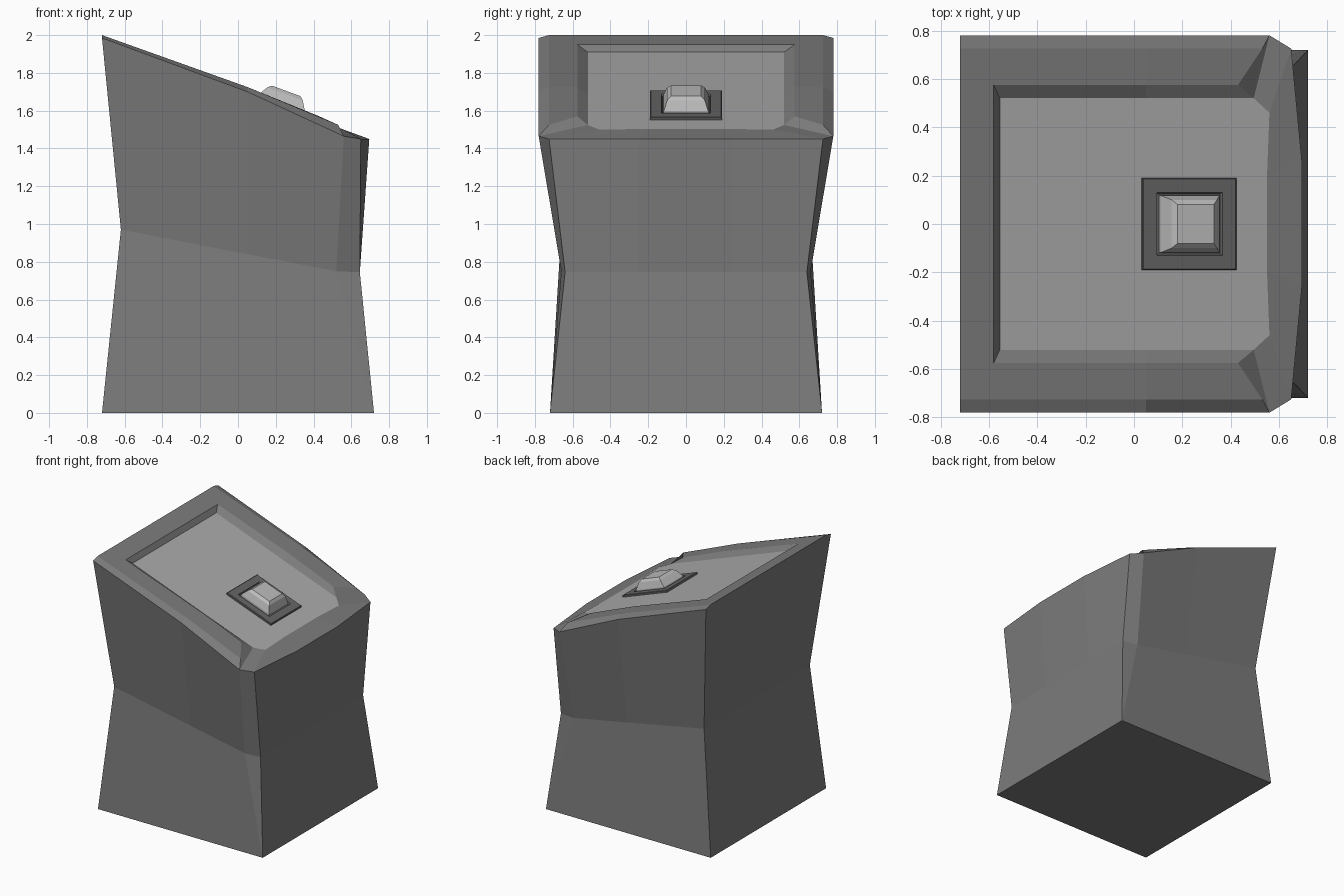
import bpy, bmesh, math
from mathutils import Matrix

if "Cube" in bpy.data.objects:
    bpy.data.objects.remove(bpy.data.objects["Cube"])


def grey(name, v):
    m = bpy.data.materials.new(name)
    m.diffuse_color = (v, v, v, 1)
    m.use_nodes = True
    m.node_tree.nodes["Principled BSDF"].inputs["Base Color"].default_value = m.diffuse_color
    return m


def finish(bm, name, mats):
    bmesh.ops.recalc_face_normals(bm, faces=bm.faces[:])
    me = bpy.data.meshes.new(name)
    bm.to_mesh(me)
    bm.free()
    for m in mats:
        me.materials.append(m)
    ob = bpy.data.objects.new(name, me)
    bpy.context.collection.objects.link(ob)
    return ob


casing, light = grey("casing_grey", 0.2), grey("panel_grey", 0.4)
dark, pale = grey("frame_grey", 0.13), grey("button_grey", 0.5)

# Key points on one half of the pedestal: base, waist, outer rim, rim top, inner rim, panel
P = {
    "b0": (-.72, .72, 0), "b1": (.72, .72, 0),
    "w0": (-.62, .66, .97), "w1": (.05, .66, .84), "w2": (.52, .66, .75),
    "w3": (.645, .64, .745), "w4": (.645, .25, .745),
    "o0": (-.72, .78, 1.985), "o1": (.05, .78, 1.70), "o2": (.56, .78, 1.465),
    "o3": (.65, .725, 1.45), "o4": (.695, .25, 1.45),
    "t0": (-.72, .725, 2.0), "t1": (.05, .725, 1.725), "t2": (.53, .725, 1.525),
    "i0": (-.58, .575, 1.95), "i1": (.05, .575, 1.725), "i2": (.43, .575, 1.57),
    "p0": (-.555, .52, 1.91), "p1": (.05, .52, 1.687), "p2": (.495, .52, 1.524),
    "p3": (.56, .46, 1.50), "p4": (.55, .2, 1.503),
}
# Faces repeated on each half
SIDES = ["b0 b1 w2 w1 w0", "b1 w3 w2",
         "w0 w1 o1 o0", "w1 w2 o2 o1", "w2 w3 o3 o2", "w3 w4 o4 o3",
         "o0 o1 t1 t0", "o1 o2 t2 t1",
         "t0 t1 i1 i0", "t1 t2 i2 i1",
         "i0 i1 p1 p0", "i1 i2 p2 p1",
         "t2 o2 p2 i2", "o2 o3 p3 p2", "o3 o4 p4 p3"]
# Faces that cross the middle: half outline, closed by its mirror image
SPANS = ["b0 b1", "b0 w0", "w0 o0 t0", "t0 i0", "i0 p0",
         "b1 w3 w4", "w4 o4", "o4 p4", "p0 p1 p2 p3 p4"]

bm = bmesh.new()
V = {(k, s): bm.verts.new((x, y * s, z)) for k, (x, y, z) in P.items() for s in (1, -1)}
for f in SIDES:
    for s in (1, -1):
        bm.faces.new([V[k, s] for k in f.split()])
for f in SPANS:
    ks = f.split()
    face = bm.faces.new([V[k, 1] for k in ks] + [V[k, -1] for k in reversed(ks)])
    if ks[0] == "p0":
        face.material_index = 1
finish(bm, "pedestal", [casing, light])


def stack(name, layers, mat):
    """Loft square rings (half_u, half_v, height), capped at both ends, laid on the sloping panel."""
    bm = bmesh.new()
    rings = [[bm.verts.new((a * u, b * v, h)) for a, b in ((1, 1), (-1, 1), (-1, -1), (1, -1))]
             for u, v, h in layers]
    for lo, hi in zip(rings, rings[1:]):
        for i in range(4):
            j = (i + 1) % 4
            bm.faces.new((lo[i], lo[j], hi[j], hi[i]))
    bm.faces.new(rings[0][::-1])
    bm.faces.new(rings[-1])
    ob = finish(bm, name, [mat])
    ob.matrix_world = (Matrix.Translation((.225, 0, 1.623))
                       @ Matrix.Rotation(math.atan(.368), 4, 'Y'))


# Button surround with a shallow well, then the bevelled button
stack("button_frame", [(.207, .19, -.02), (.207, .19, .012), (.203, .186, .015),
                       (.145, .131, .015), (.139, .125, .003)], dark)
stack("button", [(.13, .118, -.01), (.13, .118, .02), (.10, .10, .07), (.08, .08, .087)], pale)
